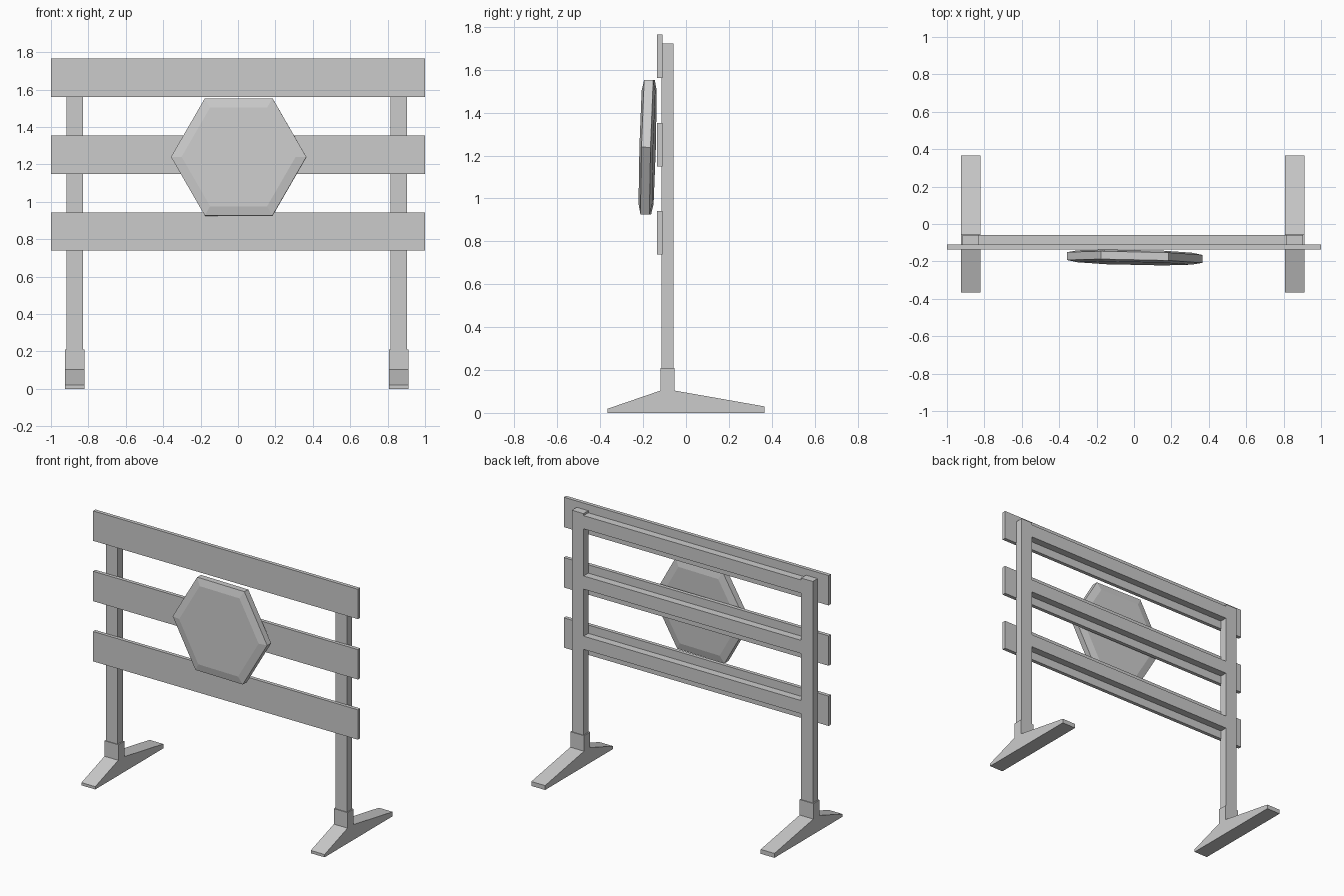
import bpy, bmesh, math
from mathutils import Matrix

if "Cube" in bpy.data.objects:
    bpy.data.objects.remove(bpy.data.objects["Cube"])


def add_mesh(name, bm):
    bmesh.ops.recalc_face_normals(bm, faces=bm.faces)
    mesh = bpy.data.meshes.new(name)
    bm.to_mesh(mesh)
    bm.free()
    obj = bpy.data.objects.new(name, mesh)
    bpy.context.collection.objects.link(obj)
    return obj


def box(name, xs, ys, zs):
    bm = bmesh.new()
    bmesh.ops.create_cube(bm, size=1)
    size = [b - a for a, b in (xs, ys, zs)]
    centre = [(a + b) / 2 for a, b in (xs, ys, zs)]
    bmesh.ops.transform(bm, verts=bm.verts, matrix=Matrix.Translation(centre) @ Matrix.Diagonal((*size, 1)))
    return add_mesh(name, bm)


def loft(name, rings):
    """Join matching point loops and cap both ends."""
    bm = bmesh.new()
    loops = [[bm.verts.new(p) for p in ring] for ring in rings]
    n = len(loops[0])
    for a, b in zip(loops, loops[1:]):
        for i in range(n):
            j = (i + 1) % n
            bm.faces.new((a[i], a[j], b[j], b[i]))
    bm.faces.new(loops[0])
    bm.faces.new(loops[-1])
    return add_mesh(name, bm)


# Posts and splayed feet
foot_profile = [(-0.367, 0), (0.367, 0), (0.367, 0.03), (-0.053, 0.104),
                (-0.053, 0.21), (-0.119, 0.21), (-0.119, 0.104), (-0.367, 0.019)]
post_x = {"left": -0.873, "right": 0.859}
for side, cx in post_x.items():
    loft(f"{side}_foot", [[(x, y, z) for y, z in foot_profile]
                          for x in (cx - 0.052, cx + 0.052)])
    box(f"{side}_post", (cx - 0.044, cx + 0.044), (-0.114, -0.058), (0.15, 1.722))

# Front planks, each with a narrower rail behind it between the posts
for label, z in (("lower", 0.84), ("middle", 1.251), ("upper", 1.663)):
    box(f"{label}_plank", (-1, 1), (-0.135, -0.11), (z - 0.102, z + 0.102))
    box(f"{label}_rail", (-0.835, 0.82), (-0.112, -0.059), (z - 0.045, z + 0.045))

# Hexagonal panel, chamfered front and back, hung slightly crooked
sections = [(-0.032, 0.305), (-0.021, 0.362), (0.021, 0.362), (0.032, 0.305)]
panel = loft("hexagon_panel", [[(r * math.cos(k * math.pi / 3), y, r * math.sin(k * math.pi / 3))
                                for k in range(6)] for y, r in sections])
panel.location = (0.004, -0.179, 1.239)
panel.rotation_euler = (math.radians(-1.6), 0, math.radians(-1.2))
